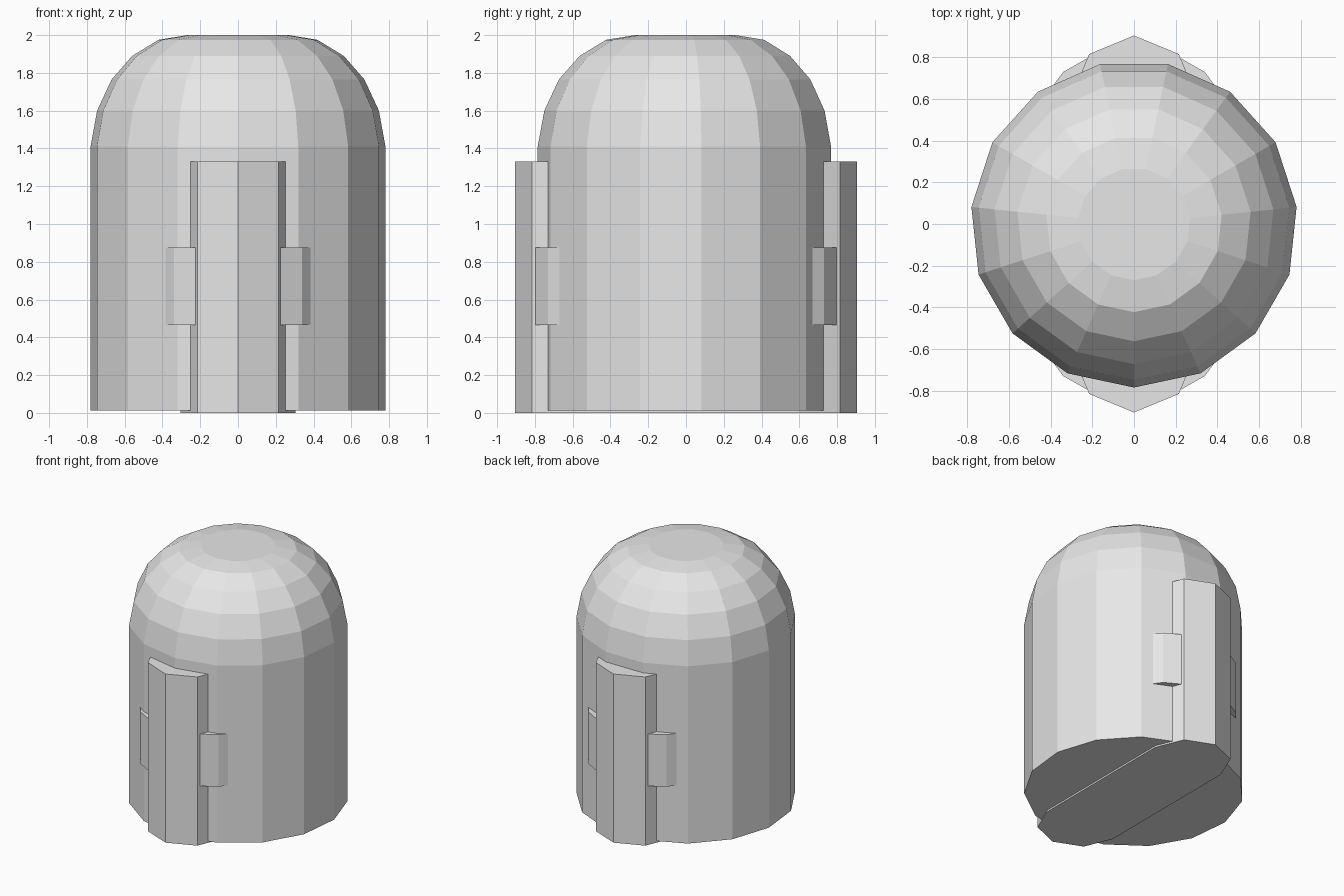
import bpy, bmesh
from math import sin, cos, pi, radians

cube = bpy.data.objects.get("Cube")
if cube:
    bpy.data.objects.remove(cube, do_unlink=True)

grey = bpy.data.materials.new("plain_grey")
grey.use_nodes = True
colour = (0.8, 0.8, 0.8, 1.0)
grey.diffuse_color = colour
grey.node_tree.nodes["Principled BSDF"].inputs["Base Color"].default_value = colour


def loft(name, rings):
    """Join equal-length rings of points into a closed, flat-shaded solid."""
    bm = bmesh.new()
    loops = [[bm.verts.new(p) for p in ring] for ring in rings]
    n = len(loops[0])
    for low, high in zip(loops, loops[1:]):
        for i in range(n):
            j = (i + 1) % n
            bm.faces.new((low[i], low[j], high[j], high[i]))
    bm.faces.new(loops[0][::-1])
    bm.faces.new(loops[-1])
    bmesh.ops.recalc_face_normals(bm, faces=bm.faces)
    mesh = bpy.data.meshes.new(name)
    bm.to_mesh(mesh)
    bm.free()
    mesh.materials.append(grey)
    obj = bpy.data.objects.new(name, mesh)
    bpy.context.collection.objects.link(obj)
    return obj


def prism(name, plan, bottom, top):
    return loft(name, [[(x, y, z) for x, y in plan] for z in (bottom, top)])


# Domed body: a fifteen-sided drum with a rounded, flat-topped crown
SIDES = 15
profile = [(0.785, 0.013), (0.785, 1.41), (0.75, 1.60), (0.673, 1.765),
           (0.563, 1.89), (0.423, 1.975), (0.27, 2.0)]
angles = [-pi / 2 + 2 * pi * i / SIDES for i in range(SIDES)]
loft("domed_body", [[(r * cos(a), r * sin(a), z) for a in angles] for r, z in profile])

# Door slab: a stretched octagon running through the body from front to back
radius, reach = 0.305, 0.6
front_end = [(radius * cos(radians(a)), -reach + radius * sin(radians(a)))
             for a in range(-180, 1, 45)]
back_end = [(-x, -y) for x, y in front_end]
prism("door_slab", front_end + back_end, 0.0, 1.33)

# Side brackets: faceted blocks on both sides of each door
bracket = [(0.15, -0.838), (0.34, -0.73), (0.415, -0.628), (0.15, -0.6)]
for end, sy in (("front", 1), ("back", -1)):
    for side, sx in (("left", 1), ("right", -1)):
        prism(f"{end}_{side}_bracket", [(sx * x, sy * y) for x, y in bracket], 0.465, 0.875)
